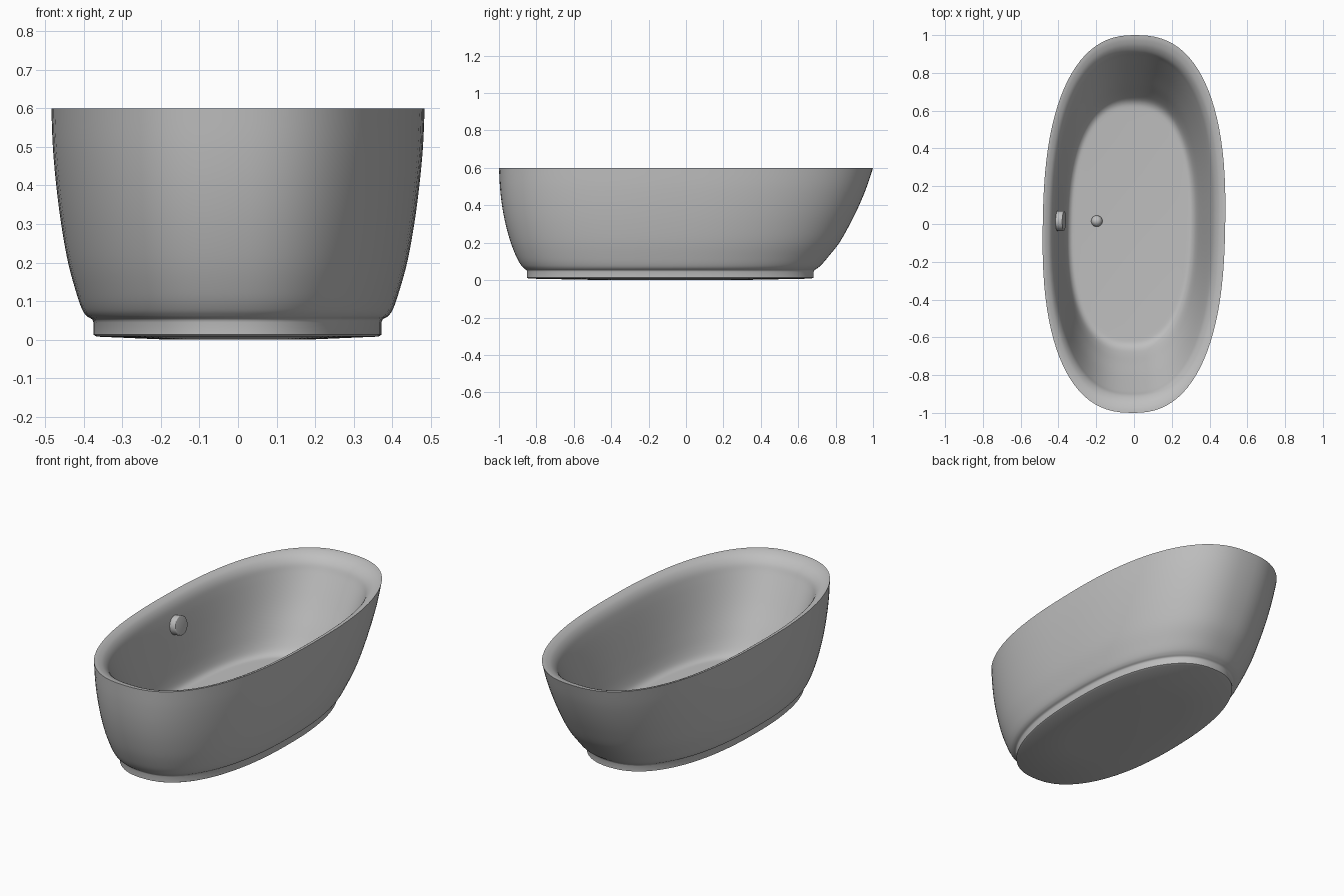
import bpy, bmesh
from math import cos, sin, pi, radians
from mathutils import Matrix, Vector

if "Cube" in bpy.data.objects:
    bpy.data.objects.remove(bpy.data.objects["Cube"], do_unlink=True)

SEGMENTS = 96
RIM = 0.6
TILT = Matrix.Rotation(radians(-1), 4, "Z")

enamel = bpy.data.materials.new("grey enamel")
enamel.use_nodes = True
grey = (0.52, 0.52, 0.52, 1)
enamel.diffuse_color = grey
enamel.node_tree.nodes["Principled BSDF"].inputs["Base Color"].default_value = grey


def smooth_path(points, steps=5):
    """Run a soft curve through the given oval sizes."""
    pts = [Vector(p) for p in points]
    path = []
    for i in range(len(pts) - 1):
        a, b = pts[max(i - 1, 0)], pts[i]
        c, d = pts[i + 1], pts[min(i + 2, len(pts) - 1)]
        for s in range(steps):
            t = s / steps
            path.append(0.5 * (2 * b + (c - a) * t + (2 * a - 5 * b + 4 * c - d) * t ** 2
                               + (3 * b - a - 3 * c + d) * t ** 3))
    return path + [pts[-1]]


def oval(bm, size, squareness, shift=0):
    """Superellipse ring; squareness 2 is a plain ellipse."""
    half_width, front, back, z = size
    ring = []
    for i in range(SEGMENTS):
        a = 2 * pi * i / SEGMENTS
        x, y = [abs(v) ** (2 / squareness) * (1 if v > 0 else -1) for v in (cos(a), sin(a))]
        ring.append(bm.verts.new((shift + x * half_width,
                                  (front + back) / 2 + y * (back - front) / 2, z)))
    return ring


def finish(name, bm, angle=35):
    bmesh.ops.transform(bm, matrix=TILT, verts=bm.verts)
    bmesh.ops.recalc_face_normals(bm, faces=bm.faces)
    mesh = bpy.data.meshes.new(name)
    bm.to_mesh(mesh)
    bm.free()
    mesh.materials.append(enamel)
    obj = bpy.data.objects.new(name, mesh)
    bpy.context.collection.objects.link(obj)
    bpy.ops.object.select_all(action="DESELECT")
    obj.select_set(True)
    bpy.context.view_layer.objects.active = obj
    bpy.ops.object.shade_smooth_by_angle(angle=radians(angle))


# Oval sizes: half width, front y, back y, height
plinth = [(0.2, -0.48, 0.31, 0.001), (0.365, -0.84, 0.67, 0.008),
          (0.373, -0.85, 0.683, 0.013), (0.373, -0.85, 0.683, 0.045)]
outside = [plinth[-1], (0.377, -0.853, 0.687, 0.053), (0.391, -0.865, 0.7, 0.062),
           (0.403, -0.882, 0.722, 0.08), (0.417, -0.905, 0.757, 0.12),
           (0.439, -0.937, 0.82, 0.2), (0.457, -0.965, 0.877, 0.3),
           (0.47, -0.984, 0.926, 0.4), (0.479, -0.995, 0.967, 0.5), (0.483, -1, 1, RIM)]
# Basin sizes: half width, half length, height
basin = [(0.483, 1, RIM), (0.466, 0.973, 0.595), (0.443, 0.94, 0.58), (0.425, 0.91, 0.552),
         (0.413, 0.887, 0.51), (0.4, 0.85, 0.445), (0.383, 0.795, 0.35), (0.367, 0.74, 0.26),
         (0.352, 0.695, 0.185), (0.337, 0.663, 0.14), (0.318, 0.635, 0.121), (0.295, 0.6, 0.117)]
inside = [(w, -l, l, z) for w, l, z in basin]

# Tub: plinth, outer wall and basin lofted as one closed shell
bm = bmesh.new()
rings = [oval(bm, s, 2.3 + 0.15 * s[3] / RIM) for s in plinth[:-1] + smooth_path(outside)]
rings += [oval(bm, s, 2.45, -0.02 * (1 - s[3] / RIM)) for s in smooth_path(inside)[1:]]
for low, high in zip(rings, rings[1:]):
    for i in range(SEGMENTS):
        j = (i + 1) % SEGMENTS
        bm.faces.new((low[i], low[j], high[j], high[i]))
bm.faces.new(rings[0])
bm.faces.new(rings[-1])
finish("bathtub", bm)

# Overflow knob, leaning back with the side wall
bm = bmesh.new()
place = Matrix.Translation((-0.394, 0.01, 0.457)) @ Matrix.Rotation(radians(79), 4, "Y")
bmesh.ops.create_cone(bm, cap_ends=True, segments=40, radius1=0.053, radius2=0.053,
                      depth=0.05, matrix=place)
caps = [e for e in bm.edges if any(len(f.verts) > 4 for f in e.link_faces)]
bmesh.ops.bevel(bm, geom=caps, offset=0.004, segments=3, profile=0.5, affect="EDGES")
finish("overflow_knob", bm)

# Domed drain plug on the floor
bm = bmesh.new()
bmesh.ops.create_uvsphere(bm, u_segments=32, v_segments=16, radius=0.03,
                          matrix=Matrix.Translation((-0.197, 0.012, 0.122)))
finish("drain_plug", bm, 60)
